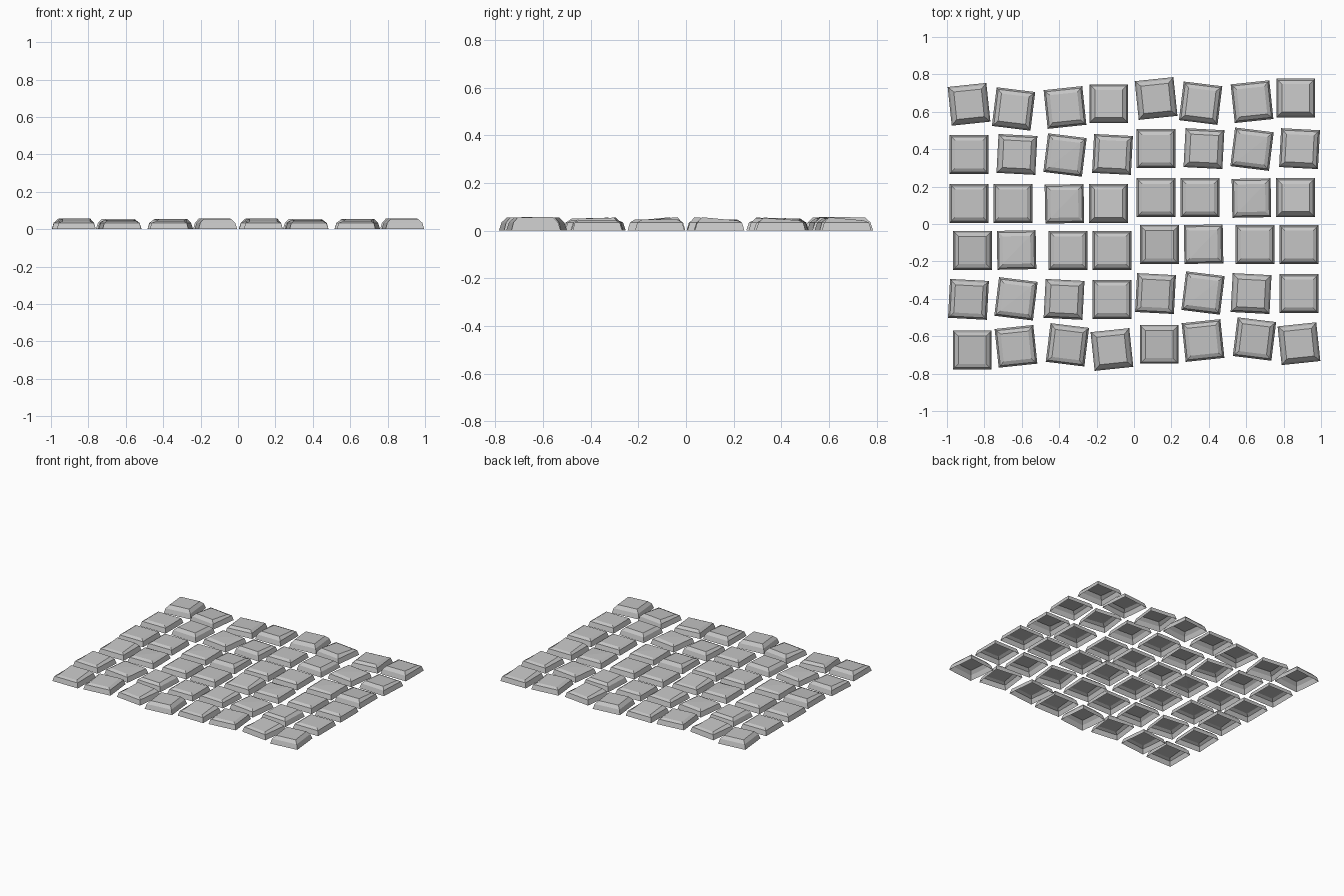
import bpy
import bmesh
from math import radians, pi
from mathutils import Matrix, Vector

cube = bpy.data.objects.get("Cube")
if cube:
    bpy.data.objects.remove(cube, do_unlink=True)

# One grey stone material
GREY = (0.56, 0.56, 0.56, 1)
stone_grey = bpy.data.materials.new("stone grey")
stone_grey.diffuse_color = GREY
stone_grey.use_nodes = True
bsdf = stone_grey.node_tree.nodes["Principled BSDF"]
bsdf.inputs["Base Color"].default_value = GREY
bsdf.inputs["Roughness"].default_value = 0.9

HALF = 0.104
SHOULDER_INSET, SHOULDER_Z = 0.01, 0.034
TOP_INSET = 0.03
CORNERS = ((-1, -1), (1, -1), (1, 1), (-1, 1))


def stone_mesh(name, height, slope, drop):
    """Open-bottomed stone: steep sides, chamfer, top that falls toward the back."""
    bm = bmesh.new()

    def ring(inset, z_of):
        r = HALF - inset
        return [bm.verts.new((sx * r, sy * r, z_of(sx, sy))) for sx, sy in CORNERS]

    def top_z(sx, sy):
        low_corner = drop if (sx, sy) == (1, -1) else 0
        return height - slope * sy / 2 - low_corner

    rings = [ring(0, lambda sx, sy: 0),
             ring(SHOULDER_INSET, lambda sx, sy: SHOULDER_Z),
             ring(TOP_INSET, top_z)]
    for lower, upper in zip(rings, rings[1:]):
        for i in range(4):
            j = (i + 1) % 4
            bm.faces.new((lower[i], lower[j], upper[j], upper[i]))
    top = rings[-1]
    if drop:
        bm.faces.new((top[0], top[1], top[2]))
        bm.faces.new((top[0], top[2], top[3]))
    else:
        bm.faces.new(top)
    mesh = bpy.data.meshes.new(name)
    bm.to_mesh(mesh)
    bm.free()
    mesh.materials.append(stone_grey)
    return mesh


# Quarter patch: x, y, turn in degrees, top height, slope to the back, corner drop
PATCH = (
    (-.882, .64, 6, .056, .002, 0),
    (-.644, .615, -7, .049, .012, 0),
    (-.369, .623, 6, .047, .006, 0),
    (-.135, .643, 0, .049, .014, 0),
    (-.882, .372, 0, .045, 0, 0),
    (-.626, .372, -3, .052, .004, 0),
    (-.369, .369, -7, .047, .002, .004),
    (-.115, .372, -3, .048, .01, 0),
    (-.882, .11, 0, .046, 0, 0),
    (-.647, .11, 0, .046, 0, 0),
    (-.372, .108, 1, .046, .002, .006),
    (-.136, .11, 0, .049, .014, 0),
)

# The patch is repeated to the side, then both halves are spun half a turn
SHIFT = Vector((1, 0.031, 0))
for number, (x, y, turn, height, slope, drop) in enumerate(PATCH, 1):
    mesh = stone_mesh(f"paving_stone_{number}", height, slope, drop)
    for side, offset in (("right", Vector()), ("left", SHIFT)):
        for end, spin in (("back", 0), ("front", pi)):
            stone = bpy.data.objects.new(f"paving_stone_{end}_{side}_{number}", mesh)
            place = Matrix.Translation(Vector((x, y, 0)) + offset)
            stone.matrix_world = (Matrix.Rotation(spin, 4, "Z") @ place
                                  @ Matrix.Rotation(radians(turn), 4, "Z"))
            bpy.context.scene.collection.objects.link(stone)
